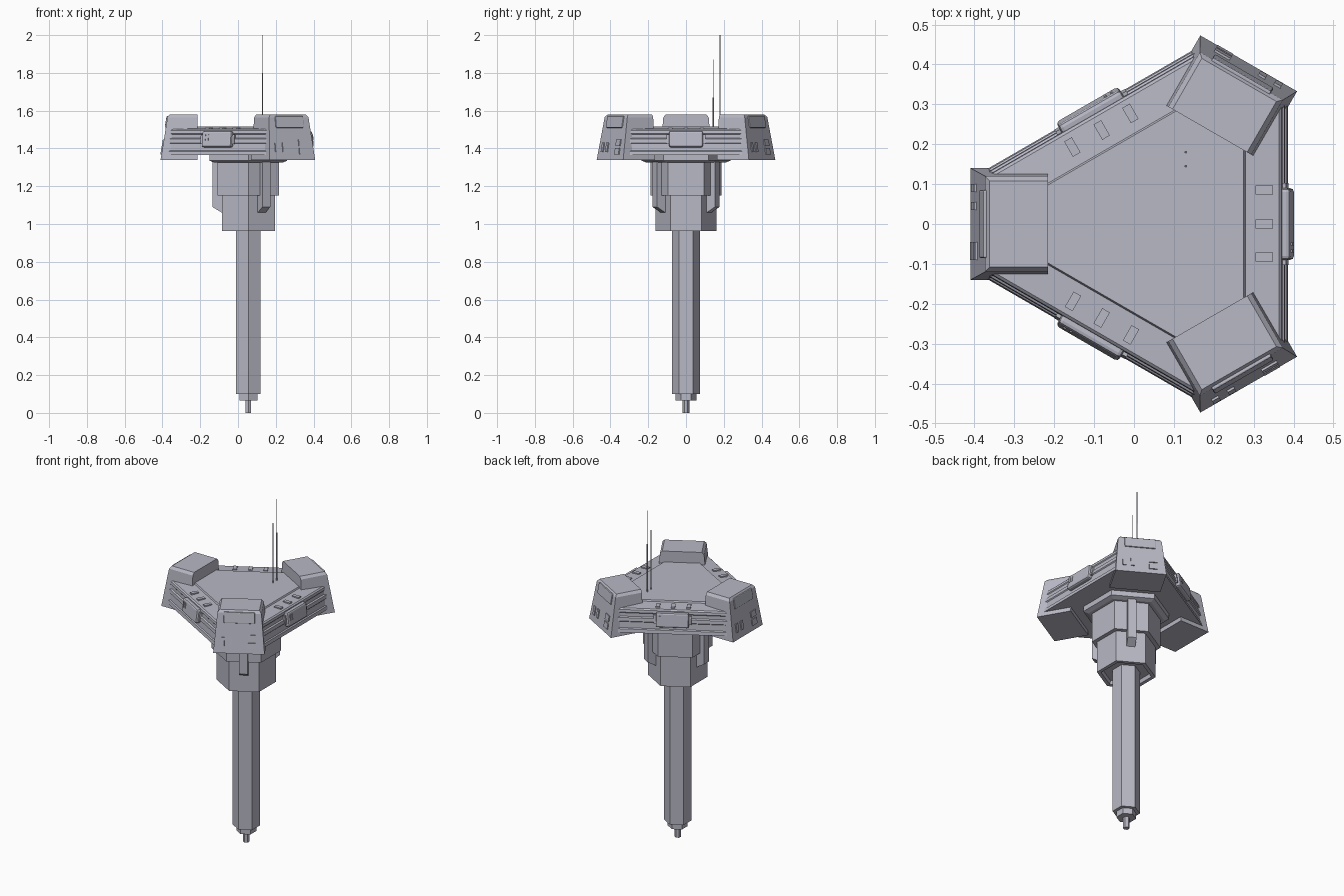
import bpy, bmesh
from math import radians, cos, sin, pi, atan
from mathutils import Matrix, Vector

if "Cube" in bpy.data.objects:
    bpy.data.objects.remove(bpy.data.objects["Cube"])

AXIS = Vector((0.055, 0, 0))          # centre of the threefold symmetry
PODS = {"left_back": 60, "right": 180, "left_front": 300}
SIDES = {"left": 0, "right_back": 120, "right_front": 240}

hull_grey = bpy.data.materials.new("hull_grey")
hull_grey.use_nodes = True
colour = (0.48, 0.48, 0.56, 1)
hull_grey.diffuse_color = colour
hull_grey.node_tree.nodes["Principled BSDF"].inputs["Base Color"].default_value = colour


def finish(name, bm, angle=0, origin=AXIS):
    bmesh.ops.recalc_face_normals(bm, faces=bm.faces)
    bm.transform(Matrix.Translation(origin) @ Matrix.Rotation(radians(angle), 4, "Z"))
    mesh = bpy.data.meshes.new(name)
    bm.to_mesh(mesh)
    bm.free()
    mesh.materials.append(hull_grey)
    obj = bpy.data.objects.new(name, mesh)
    bpy.context.collection.objects.link(obj)
    return obj


def loft(name, rings, angle=0, origin=AXIS):
    """Skin a stack of closed rings and cap both ends."""
    bm = bmesh.new()
    loops = [[bm.verts.new(p) for p in ring] for ring in rings]
    n = len(loops[0])
    for a, b in zip(loops, loops[1:]):
        for i in range(n):
            j = (i + 1) % n
            bm.faces.new((a[i], a[j], b[j], b[i]))
    bm.faces.new(loops[0])
    bm.faces.new(loops[-1])
    return finish(name, bm, angle, origin)


def hexagon(apothem, z):
    r = apothem / cos(pi / 6)
    return [(r * cos(a), r * sin(a), z) for a in (pi / 6 + k * pi / 3 for k in range(6))]


def clipped_triangle(side, corner, z):
    """Triangle with sides at one distance and cut corners at another."""
    w = (side - corner / 2) / cos(pi / 6)
    ring = []
    for deg in PODS.values():
        turn = Matrix.Rotation(radians(deg), 3, "Z")
        ring += [turn @ Vector((corner, t, z)) for t in (-w, w)]
    return ring


def box(name, size, loc, angle, tilt=0, bevel=0):
    """Box whose x axis points outward; tilt leans its top inward."""
    bm = bmesh.new()
    bmesh.ops.create_cube(bm, size=1)
    bm.transform(Matrix.Translation(loc) @ Matrix.Rotation(-tilt, 4, "Y")
                 @ Matrix.Diagonal((*size, 1)))
    obj = finish(name, bm, angle)
    if bevel:
        mod = obj.modifiers.new("bevel", "BEVEL")
        mod.width = bevel
        mod.segments = 2
    return obj


# Shaft and its foot
loft("shaft", [hexagon(0.065, 0.10), hexagon(0.065, 1.0)])
loft("shaft_foot", [hexagon(0.047, 0.065), hexagon(0.047, 0.11)])
loft("foot_pin", [hexagon(0.015, 0), hexagon(0.015, 0.07)])

# Stepped neck, the lower stage hollowed from beneath
loft("neck_lower", [hexagon(0.095, 0.985), hexagon(0.115, 0.985), hexagon(0.12, 0.963),
                    hexagon(0.14, 0.963), hexagon(0.14, 1.15)])
loft("neck_upper", [hexagon(0.163, 1.15), hexagon(0.163, 1.335)])
loft("neck_collar", [hexagon(0.18, 1.325), hexagon(0.205, 1.335), hexagon(0.205, 1.38)])

# Main hull: ribbed side walls, sloping rim and raised deck
hull_profile = [(0.331, 1.365), (0.328, 1.385), (0.322, 1.39), (0.319, 1.425),
                (0.324, 1.43), (0.322, 1.45), (0.314, 1.455), (0.313, 1.475),
                (0.317, 1.48), (0.315, 1.495), (0.308, 1.502)]
rings = [clipped_triangle(d, 0.425, z) for d, z in hull_profile]
rings += [clipped_triangle(0.224, 0.28, 1.507), clipped_triangle(0.22, 0.28, 1.515)]
loft("hull", rings)

# Three corner pods with windows, face plates and a strut below
LEAN = atan(0.037 / 0.22)


def face_at(z):
    return 0.465 - 0.037 * (z - 1.34) / 0.22


for side, angle in PODS.items():
    rings = [[(0.27, -w, z), (e, -w, z), (e, w, z), (0.27, w, z)]
             for e, w, z in ((0.465, 0.14, 1.34), (0.428, 0.12, 1.565), (0.417, 0.108, 1.58))]
    loft(f"{side}_pod", rings, angle)
    box(f"{side}_pod_window", (0.014, 0.17, 0.062), (face_at(1.54), 0, 1.54), angle, LEAN, 0.004)
    for i, t in enumerate((-0.09, -0.045)):
        box(f"{side}_pod_slot_{i}", (0.012, 0.02, 0.05), (face_at(1.405), t, 1.405), angle, LEAN)
    for i, z in enumerate((1.385, 1.43)):
        box(f"{side}_pod_hatch_{i}", (0.012, 0.045, 0.034), (face_at(z), 0.068, z), angle, LEAN)
    section = [(0.12, 1.06), (0.14, 1.06), (0.19, 1.09), (0.19, 1.34), (0.12, 1.34)]
    loft(f"{side}_strut", [[(e, t, z) for e, z in section] for t in (-0.024, 0.024)], angle)

# Three hull sides, each with a rounded equipment box and rim plates
for side, angle in SIDES.items():
    box(f"{side}_equipment_box", (0.04, 0.18, 0.085), (0.322, 0, 1.448), angle, 0.13, 0.01)
    for i, t in enumerate((-0.068, -0.05)):
        box(f"{side}_box_slot_{i}", (0.006, 0.007, 0.032), (0.341, t, 1.458), angle, 0.13)
    box(f"{side}_box_mount", (0.02, 0.205, 0.05), (0.319, 0, 1.448), angle, 0.13)
    for i, t in enumerate((-0.083, 0, 0.085)):
        box(f"{side}_rim_plate_{i}", (0.044, 0.022, 0.01), (0.272, t, 1.506), angle)

# Two whip antennas, each on a thicker base
for name, y, mid, top in (("tall", 0.18, 1.8, 2.0), ("short", 0.145, 1.67, 1.87)):
    loft(f"{name}_antenna", [hexagon(r, z) for r, z in
         ((0.003, 1.5), (0.003, mid), (0.0015, mid), (0.0015, top))], 0, Vector((0.13, y, 0)))
